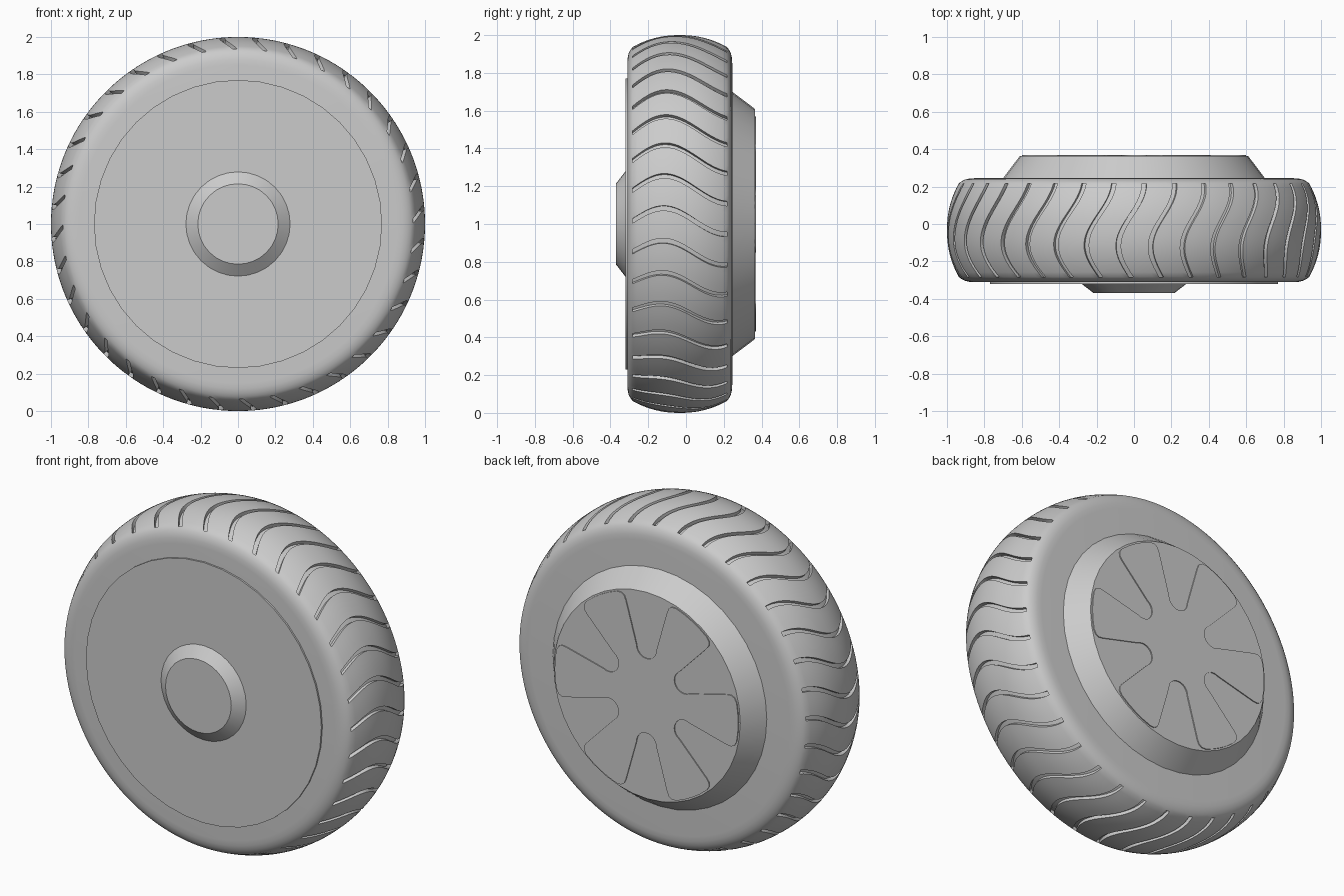
import bpy, bmesh
from math import pi, sin, cos, tau

if "Cube" in bpy.data.objects:
    bpy.data.objects.remove(bpy.data.objects["Cube"], do_unlink=True)

grey = bpy.data.materials.new("plain_grey")
grey.use_nodes = True
grey.diffuse_color = (0.6, 0.6, 0.6, 1)
grey.node_tree.nodes["Principled BSDF"].inputs["Base Color"].default_value = grey.diffuse_color

CENTRE_Z = 1.0


def polar(r, angle, y):
    """Point around the axle, angle measured from +x towards +z."""
    return (r * cos(angle), y, CENTRE_Z + r * sin(angle))


def finish(name, bm, smooth_angle=0.6):
    bmesh.ops.recalc_face_normals(bm, faces=bm.faces)
    mesh = bpy.data.meshes.new(name)
    bm.to_mesh(mesh)
    bm.free()
    mesh.materials.append(grey)
    obj = bpy.data.objects.new(name, mesh)
    bpy.context.collection.objects.link(obj)
    bpy.ops.object.select_all(action="DESELECT")
    obj.select_set(True)
    bpy.context.view_layer.objects.active = obj
    bpy.ops.object.shade_smooth_by_angle(angle=smooth_angle)
    return obj


def lathe(bm, profile, angles, twist=lambda y: 0.0):
    """Spin a (y, r) profile round the axle, capping both ends; returns rows of faces."""
    rings = [[bm.verts.new(polar(r, a + twist(y), y)) for a in angles] for y, r in profile]
    n = len(angles)
    rows = []
    for a, b in zip(rings, rings[1:]):
        rows.append([bm.faces.new((a[j], a[(j + 1) % n], b[(j + 1) % n], b[j])) for j in range(n)])
    bm.faces.new(rings[0])
    bm.faces.new(rings[-1])
    return rows


def turned_part(name, profile, segments):
    bm = bmesh.new()
    lathe(bm, profile, [tau * i / segments for i in range(segments)])
    return finish(name, bm)


# Tyre: crowned tread, rounded shoulders and flat side walls
MID_Y, GROOVES, GROOVE_WIDTH, DEPTH, REACH = -0.033, 36, 0.026, 0.022, 0.25
STEPS = 20
shoulder = [(0.261, 0.922), (0.270, 0.905), (0.276, 0.88), (0.278, 0.85)]
crown = []
for i in range(STEPS + 1):
    t = 2 * i / STEPS - 1
    crown.append((MID_Y + REACH * t, 1 - 0.063 * abs(t) ** 2.2))
profile = ([(MID_Y - d, r) for d, r in reversed(shoulder)] + crown
           + [(MID_Y + d, r) for d, r in shoulder])


def wave(y):
    y = max(MID_Y - REACH, min(MID_Y + REACH, y))
    return 0.072 * cos(pi * (y + 0.12) / 0.34)


pitch = tau / GROOVES
land_cuts = 4
angles = []
for g in range(GROOVES):
    angles.append(g * pitch)
    for k in range(land_cuts):
        angles.append(g * pitch + GROOVE_WIDTH + (pitch - GROOVE_WIDTH) * k / land_cuts)

bm = bmesh.new()
rows = lathe(bm, profile, angles, wave)
first = len(shoulder)
groove_faces = [f for row in rows[first:first + STEPS] for f in row[::land_cuts + 1]]
result = bmesh.ops.extrude_face_region(bm, geom=groove_faces)
bmesh.ops.delete(bm, geom=groove_faces, context="FACES_ONLY")
for v in result["geom"]:
    if isinstance(v, bmesh.types.BMVert):
        dz = v.co.z - CENTRE_Z
        radius = (v.co.x ** 2 + dz ** 2) ** 0.5
        v.co.x *= 1 - DEPTH / radius
        v.co.z = CENTRE_Z + dz * (1 - DEPTH / radius)
finish("tyre", bm)

# Front cover and its tapered centre cap
turned_part("front_cover", [(-0.30, 0.77), (-0.321, 0.77)], 40)
turned_part("front_centre_cap", [(-0.31, 0.28), (-0.32, 0.28), (-0.37, 0.215)], 32)

# Tapered rear hub
turned_part("rear_hub", [(0.23, 0.70), (0.245, 0.70), (0.364, 0.61)], 40)

# Six-armed star plate on the rear hub, with rounded gaps between arms
SPOKES, GAP_CENTRE, GAP_RADIUS = 6, 0.285, 0.065
bm = bmesh.new()
outline = []
for s in range(SPOKES):
    base = pi / 2 + s * tau / SPOKES
    half = [(GAP_CENTRE - GAP_RADIUS * cos(a), GAP_RADIUS * sin(a))
            for a in (i * pi / 12 for i in range(7))]
    half += [(0.53, 0.135), (0.555, 0.146), (0.568, 0.166)]
    gap = [(r, -t) for r, t in reversed(half[1:])] + half
    for r, t in gap:
        x, z = r * cos(base) - t * sin(base), r * sin(base) + t * cos(base)
        outline.append((x, z))
    for k in range(1, 6):
        a = base + 0.33 + (tau / SPOKES - 0.66) * (k - 1) / 4
        outline.append((0.6 * cos(a), 0.6 * sin(a)))
face = bm.faces.new([bm.verts.new((x, 0.362, CENTRE_Z + z)) for x, z in outline])
top = bmesh.ops.extrude_face_region(bm, geom=[face])
bmesh.ops.translate(bm, vec=(0, 0.008, 0),
                    verts=[v for v in top["geom"] if isinstance(v, bmesh.types.BMVert)])
finish("rear_star_plate", bm)
